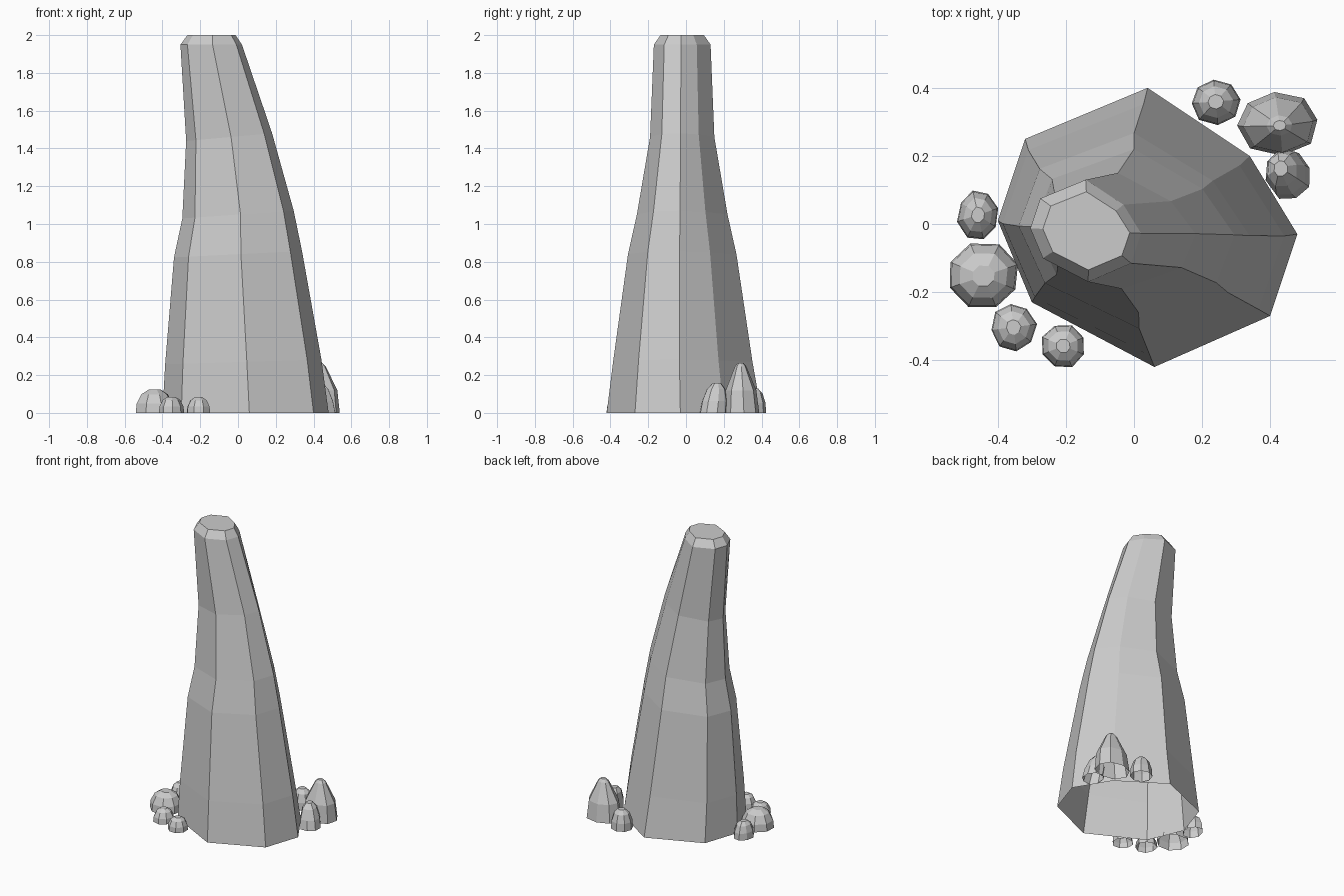
import bpy
import bmesh
import math
import random

random.seed(4)

if "Cube" in bpy.data.objects:
    bpy.data.objects.remove(bpy.data.objects["Cube"], do_unlink=True)

# One grey stone colour
stone = bpy.data.materials.new("stone_grey")
stone.use_nodes = True
GREY = (0.6, 0.6, 0.6, 1)
stone.diffuse_color = GREY
stone.node_tree.nodes["Principled BSDF"].inputs["Base Color"].default_value = GREY


def loft(name, rings):
    """Skin a stack of rings, capped on top and open underneath."""
    bm = bmesh.new()
    loops = [[bm.verts.new(p) for p in ring] for ring in rings]
    count = len(loops[0])
    for low, high in zip(loops, loops[1:]):
        for i in range(count):
            j = (i + 1) % count
            bm.faces.new((low[i], low[j], high[j], high[i]))
    bm.faces.new(loops[-1])
    mesh = bpy.data.meshes.new(name)
    bm.to_mesh(mesh)
    bm.free()
    mesh.materials.append(stone)
    obj = bpy.data.objects.new(name, mesh)
    bpy.context.collection.objects.link(obj)
    return obj


# Leaning rock pillar: one irregular outline, scaled and shifted up the height
MID_X, MID_Y = 0.04, -0.01
outline = [(0.48, -0.03), (0.34, 0.20), (0.04, 0.40), (-0.32, 0.25),
           (-0.40, 0.01), (-0.30, -0.23), (0.06, -0.42), (0.40, -0.27)]
# height, centre x, centre y, scale x, scale y, tilt
levels = [(0, 0.04, -0.01, 1, 1, 0),
          (0.27, 0.028, -0.017, 0.94, 0.90, 0.03),
          (0.84, 0, -0.02, 0.77, 0.70, 0.05),
          (1.05, 0, -0.02, 0.67, 0.585, 0.07),
          (1.46, -0.047, -0.02, 0.517, 0.415, 0.09),
          (1.95, -0.142, -0.02, 0.37, 0.366, 0),
          (2, -0.14, -0.02, 0.29, 0.28, 0)]
pillar = []
for z, cx, cy, sx, sy, tilt in levels:
    ring = []
    for x, y in outline:
        dx, dy = (x - MID_X) * sx, (y - MID_Y) * sy
        ring.append((cx + dx, cy + dy, z + tilt * dx))
    pillar.append(ring)
loft("rock_pillar", pillar)

# Small stones around the foot
DOME = [(1, 0), (0.95, 0.4), (0.7, 0.8), (0.32, 1)]
SPIRE = [(1, 0), (0.87, 0.45), (0.32, 0.93), (0.16, 1)]


def small_stone(name, x, y, rx, ry, height, lean=(0, 0), profile=DOME, sides=8):
    turn = random.uniform(0, math.pi / sides)
    wobble = [random.uniform(0.94, 1.06) for _ in range(sides)]
    rings = []
    for radius, t in profile:
        ring = []
        for i in range(sides):
            a = turn + math.tau * i / sides
            r = radius * wobble[i]
            ring.append((x + lean[0] * t + rx * r * math.cos(a),
                         y + lean[1] * t + ry * r * math.sin(a),
                         height * t))
        rings.append(ring)
    loft(name, rings)


small_stone("back_left_spire", 0.423, 0.298, 0.122, 0.094, 0.265, (0.005, -0.008), SPIRE)
small_stone("back_left_pebble", 0.24, 0.36, 0.073, 0.067, 0.13)
small_stone("left_pebble", 0.457, 0.143, 0.064, 0.074, 0.157, (-0.025, 0.02))
small_stone("right_pebble", -0.458, 0.027, 0.061, 0.074, 0.11)
small_stone("right_boulder", -0.442, -0.153, 0.107, 0.098, 0.123)
small_stone("front_right_pebble", -0.354, -0.303, 0.067, 0.072, 0.085)
small_stone("front_pebble", -0.208, -0.358, 0.067, 0.066, 0.083)
